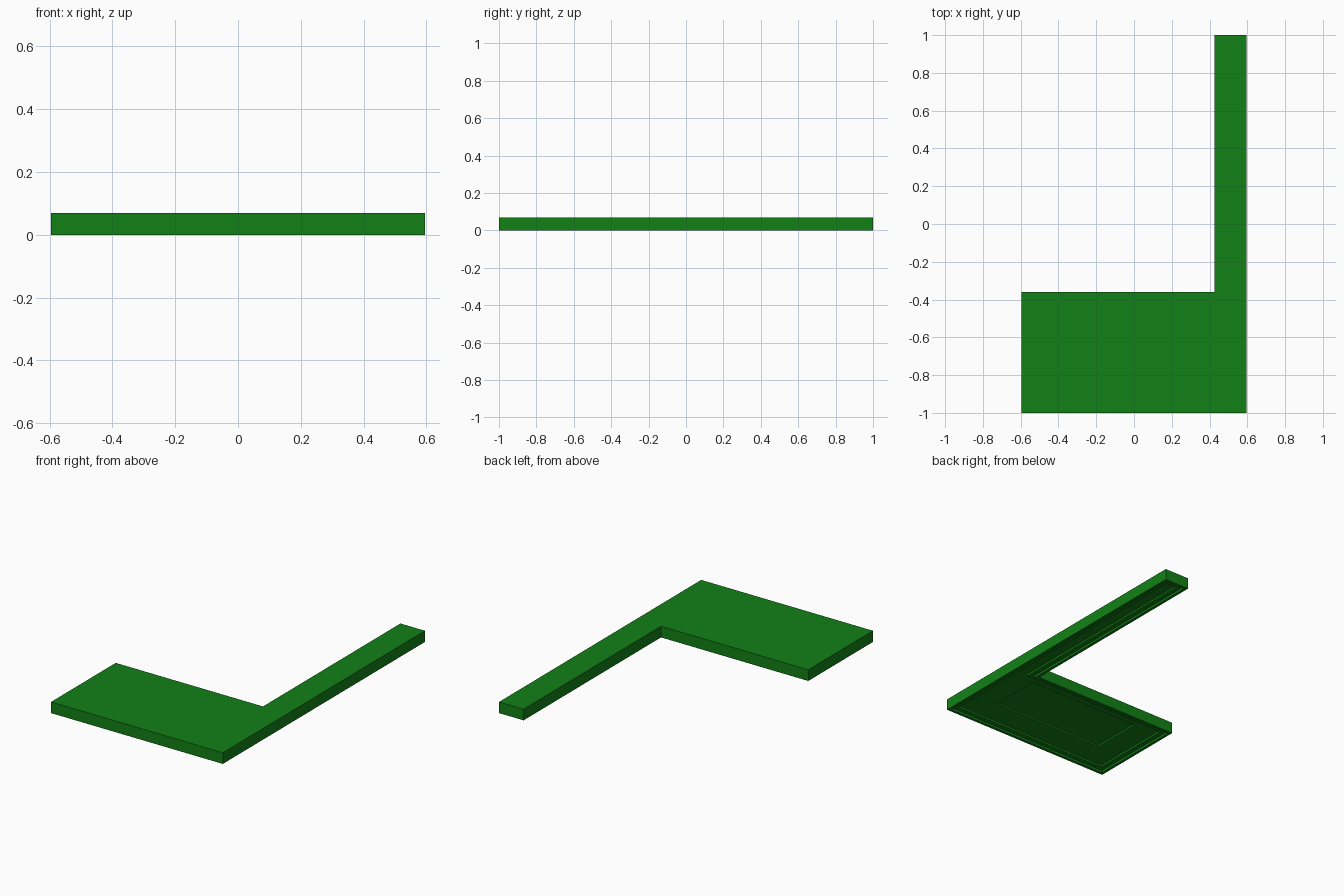
import bpy, bmesh
from mathutils import Vector

if "Cube" in bpy.data.objects:
    bpy.data.objects.remove(bpy.data.objects["Cube"])

HEIGHT = 0.07

green = bpy.data.materials.new("green")
green.diffuse_color = (0.006, 0.22, 0.008, 1)
green.use_nodes = True
green.node_tree.nodes["Principled BSDF"].inputs["Base Color"].default_value = green.diffuse_color


def prism(name, outline, z0, z1, steps=()):
    """Extrude an outline; each step (inset, depth) recesses the underside."""
    bm = bmesh.new()
    bottom = bm.faces.new([bm.verts.new((x, y, z0)) for x, y in reversed(outline)])
    top = bmesh.ops.extrude_face_region(bm, geom=[bottom], use_keep_orig=True)
    verts = [v for v in top["geom"] if isinstance(v, bmesh.types.BMVert)]
    bmesh.ops.translate(bm, verts=verts, vec=(0, 0, z1 - z0))
    bmesh.ops.recalc_face_normals(bm, faces=bm.faces)
    bottom = min(bm.faces, key=lambda f: f.calc_center_median().z)
    for inset, depth in steps:
        bmesh.ops.inset_region(bm, faces=[bottom], thickness=inset, use_even_offset=True)
        # Straight step wall between the ledge and the recessed face
        bmesh.ops.inset_region(bm, faces=[bottom], thickness=0.002, use_even_offset=True)
        bmesh.ops.translate(bm, verts=list(bottom.verts), vec=Vector((0, 0, depth)))
    mesh = bpy.data.meshes.new(name)
    bm.to_mesh(mesh)
    bm.free()
    obj = bpy.data.objects.new(name, mesh)
    bpy.context.collection.objects.link(obj)
    return obj


# L-shaped counter slab with a stepped, recessed underside
L_OUTLINE = [(-0.595, -1), (0.595, -1), (0.595, 1), (0.425, 1),
             (0.425, -0.36), (-0.595, -0.36)]
slab = prism("corner_slab", L_OUTLINE, 0, HEIGHT, [(0.018, 0.012), (0.03, 0.01)])
slab.data.materials.append(green)

# Rectangular panel sunk into the underside of the wide wing
cutter = prism("panel_cutter", [(-0.39, -0.79), (0.39, -0.79), (0.39, -0.46), (-0.39, -0.46)],
               -0.05, 0.032)
cutter.hide_render = True
cutter.hide_viewport = True
cut = slab.modifiers.new("underside_panel", 'BOOLEAN')
cut.operation = 'DIFFERENCE'
cut.solver = 'EXACT'
cut.object = cutter
